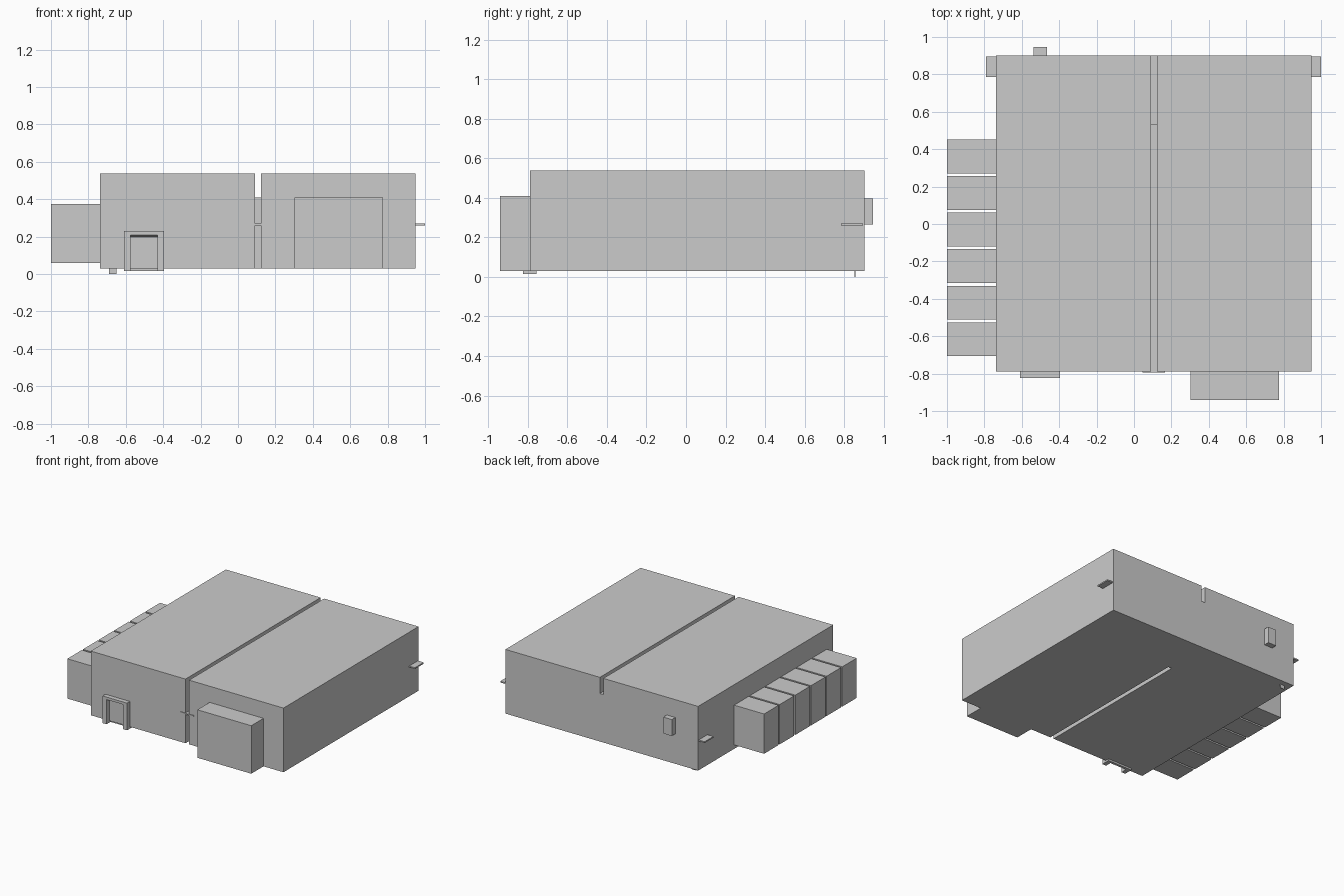
import bpy, bmesh

if "Cube" in bpy.data.objects:
    bpy.data.objects.remove(bpy.data.objects["Cube"])


def mesh_object(name, bm):
    bmesh.ops.recalc_face_normals(bm, faces=bm.faces)
    me = bpy.data.meshes.new(name)
    bm.to_mesh(me)
    bm.free()
    ob = bpy.data.objects.new(name, me)
    bpy.context.collection.objects.link(ob)
    return ob


def prism(name, x0, x1, profile):
    """Extrude a closed (y, z) profile from x0 to x1."""
    bm = bmesh.new()
    face = bm.faces.new([bm.verts.new((x0, y, z)) for y, z in profile])
    ext = bmesh.ops.extrude_face_region(bm, geom=[face])
    verts = [g for g in ext["geom"] if isinstance(g, bmesh.types.BMVert)]
    bmesh.ops.translate(bm, verts=verts, vec=(x1 - x0, 0, 0))
    return mesh_object(name, bm)


def box(name, x0, x1, y0, y1, z0, z1):
    return prism(name, x0, x1, [(y0, z0), (y1, z0), (y1, z1), (y0, z1)])


def cut(target, cutter):
    mod = target.modifiers.new("cut", 'BOOLEAN')
    mod.operation = 'DIFFERENCE'
    mod.solver = 'EXACT'
    mod.object = cutter
    bpy.context.view_layer.objects.active = target
    bpy.ops.object.modifier_apply(modifier=mod.name)
    bpy.data.objects.remove(cutter)


# Main block with the stepped slot above and below a thin web
body = box("main_block", -0.738, 0.95, -0.788, 0.902, 0.029, 0.537)
cut(body, prism("slot_upper_cutter", 0.092, 0.123,
                [(-1, 0.269), (0.53, 0.269), (0.53, 0.409),
                 (1, 0.409), (1, 0.7), (-1, 0.7)]))
cut(body, box("slot_lower_cutter", 0.092, 0.123, -1, 0.53, -0.1, 0.259))

# Front box and small rear box
box("front_box", 0.303, 0.775, -0.941, -0.788, 0.029, 0.409)
box("rear_box", -0.538, -0.464, 0.902, 0.946, 0.266, 0.396)

# Row of side boxes
for i in range(6):
    y = 0.361 - i * 0.1955
    box(f"side_box_{i + 1}", -1.0, -0.738, y - 0.0905, y + 0.0905, 0.06, 0.375)

# Thin connector tabs
box("right_tab", 0.95, 1.0, 0.785, 0.895, 0.259, 0.269)
box("left_tab", -0.79, -0.738, 0.785, 0.895, 0.259, 0.269)
box("front_tab", 0.045, 0.165, -0.793, -0.786, 0.259, 0.269)
box("bottom_tab", -0.69, -0.65, 0.853, 0.858, 0.0, 0.029)

# Door frame: jambs, lintel with bevelled underside, sill
for side, x0, x1 in (("left", -0.609, -0.575), ("right", -0.43, -0.395)):
    prism(f"door_jamb_{side}", x0, x1,
          [(-0.824, 0.015), (-0.755, 0.015), (-0.755, 0.029),
           (-0.788, 0.029), (-0.788, 0.23), (-0.824, 0.23)])
prism("door_lintel", -0.575, -0.43,
      [(-0.824, 0.21), (-0.788, 0.198), (-0.788, 0.23), (-0.824, 0.23)])
box("door_sill", -0.575, -0.43, -0.775, -0.755, 0.015, 0.029)
